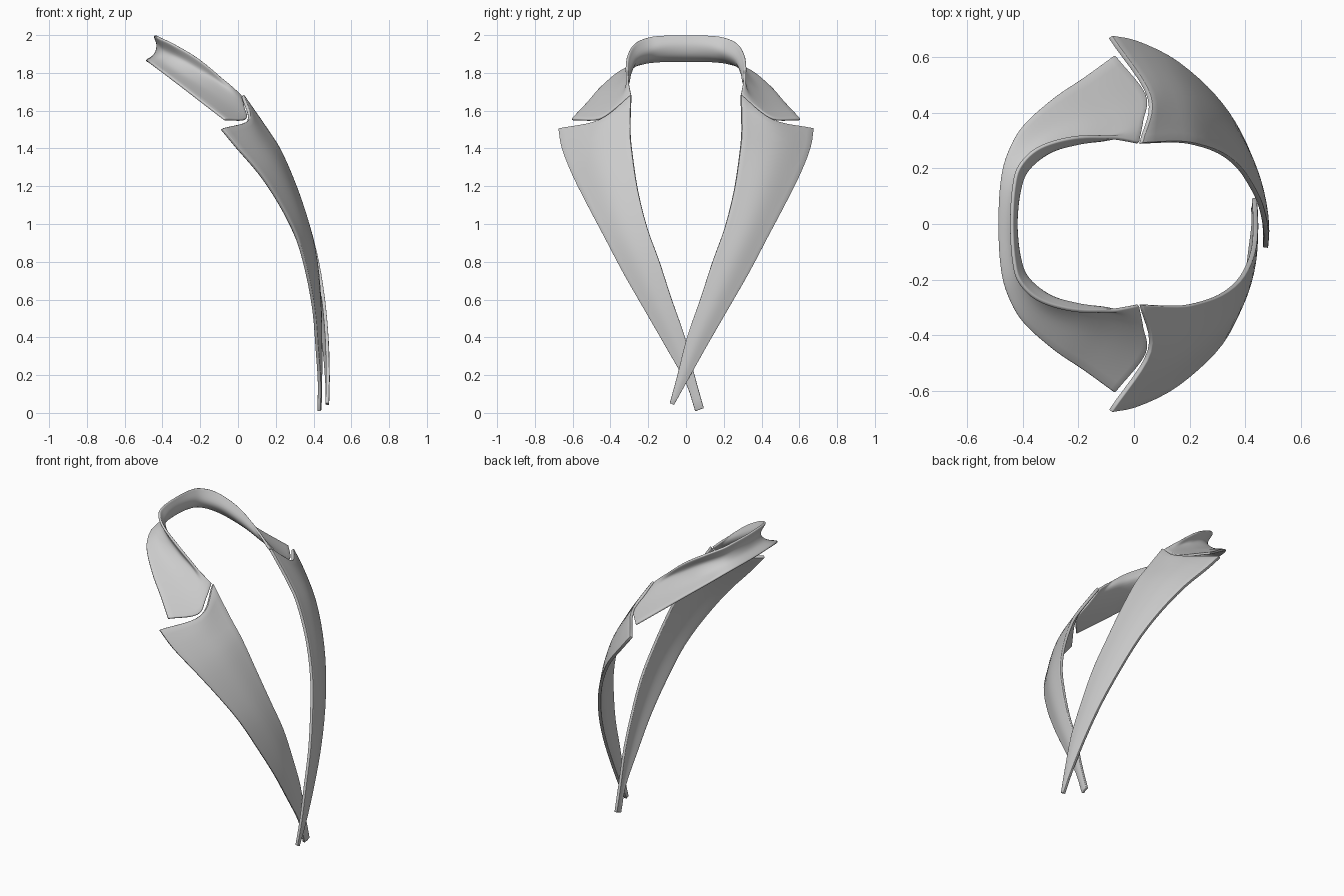
import bpy
from mathutils import Vector

if "Cube" in bpy.data.objects:
    bpy.data.objects.remove(bpy.data.objects["Cube"])


def curve(pts, n):
    """Smooth curve through pts with n steps per span."""
    p = [Vector(q) for q in pts]
    p = [2 * p[0] - p[1]] + p + [2 * p[-1] - p[-2]]
    out = []
    for i in range(1, len(p) - 2):
        a, b, c, d = p[i - 1:i + 3]
        for k in range(n):
            t = k / n
            out.append(0.5 * (2 * b + (c - a) * t + (2 * a - 5 * b + 4 * c - d) * t * t
                              + (3 * b - a - 3 * c + d) * t ** 3))
    return out + [p[-2]]


def cloth(name, rows, nu, nv, thick):
    """Cloth sheet lofted through rows of points, then thickened."""
    lines = [curve(col, nu) for col in zip(*rows)]
    grid = [curve(r, nv) for r in zip(*lines)]
    w = len(grid[0])
    faces = [(i * w + j, i * w + j + 1, (i + 1) * w + j + 1, (i + 1) * w + j)
             for i in range(len(grid) - 1) for j in range(w - 1)]
    me = bpy.data.meshes.new(name)
    me.from_pydata([v for r in grid for v in r], [], faces)
    ob = bpy.data.objects.new(name, me)
    bpy.context.collection.objects.link(ob)
    s = ob.modifiers.new("thickness", 'SOLIDIFY')
    s.thickness, s.offset = thick, 0
    b = ob.modifiers.new("soft_edge", 'BEVEL')
    b.width, b.segments, b.limit_method, b.angle_limit = 0.005, 2, 'ANGLE', 1.0
    bpy.ops.object.select_all(action='DESELECT')
    ob.select_set(True)
    bpy.context.view_layer.objects.active = ob
    bpy.ops.object.shade_smooth_by_angle()
    return ob


# Collar: half sections from centre back to the notch (top, waist, flare, hem)
half = [
    [(-.44, 0, 1.997), (-.425, 0, 1.945), (-.44, 0, 1.895), (-.485, 0, 1.862)],
    [(-.433, .13, 1.995), (-.412, .125, 1.94), (-.43, .13, 1.89), (-.478, .15, 1.86)],
    [(-.41, .21, 1.983), (-.38, .2, 1.915), (-.40, .215, 1.87), (-.455, .25, 1.845)],
    [(-.34, .275, 1.95), (-.3, .262, 1.87), (-.33, .30, 1.815), (-.40, .35, 1.805)],
    [(-.22, .31, 1.88), (-.19, .295, 1.80), (-.2, .36, 1.735), (-.29, .45, 1.722)],
    [(-.10, .312, 1.785), (-.08, .315, 1.725), (-.08, .40, 1.655), (-.18, .525, 1.637)],
    [(.015, .29, 1.68), (.032, .37, 1.615), (.04, .465, 1.555), (-.07, .605, 1.553)],
]
other = [[(x, -y, z) for x, y, z in r] for r in reversed(half[1:])]
cloth("collar", other + half, 6, 5, 0.014)

# Lapels: fold edge and outer edge from the notch down to the crossing tips
edges = [
    ((.15, .295, 1.5), (0, .655, 1.4)),
    ((.225, .285, 1.38), (.12, .60, 1.26)),
    ((.31, .255, 1.18), (.225, .52, 1.10)),
    ((.375, .205, .98), (.31, .43, .93)),
    ((.42, .14, .8), (.375, .33, .74)),
    ((.452, .075, .6), (.425, .215, .54)),
    ((.47, .005, .4), (.455, .1, .34)),
    ((.475, -.045, .2), (.47, .0, .16)),
]


def lapel(name, side, tuck, tail):
    rows = [[(.025, .29, 1.68), (.055, .455, 1.55), (-.085, .672, 1.503)]]
    for a, b in edges + [tail]:
        a, b = Vector(a), Vector(b)
        mid = (a + b) / 2 + Vector((.07, .02, .01)) * (b - a).length
        rows.append([a, mid, b])
    out = []
    for r in rows:
        out.append([(p[0] - tuck * max(0, min(1, (.9 - p[2]) / .6)), side * p[1], p[2])
                    for p in r])
    cloth(name, out, 3, 6, 0.018)


lapel("upper_lapel", 1, 0, ((.472, -.085, .052), (.472, -.065, .042)))
lapel("under_lapel", -1, .04, ((.472, -.094, .025), (.468, -.05, .008)))
